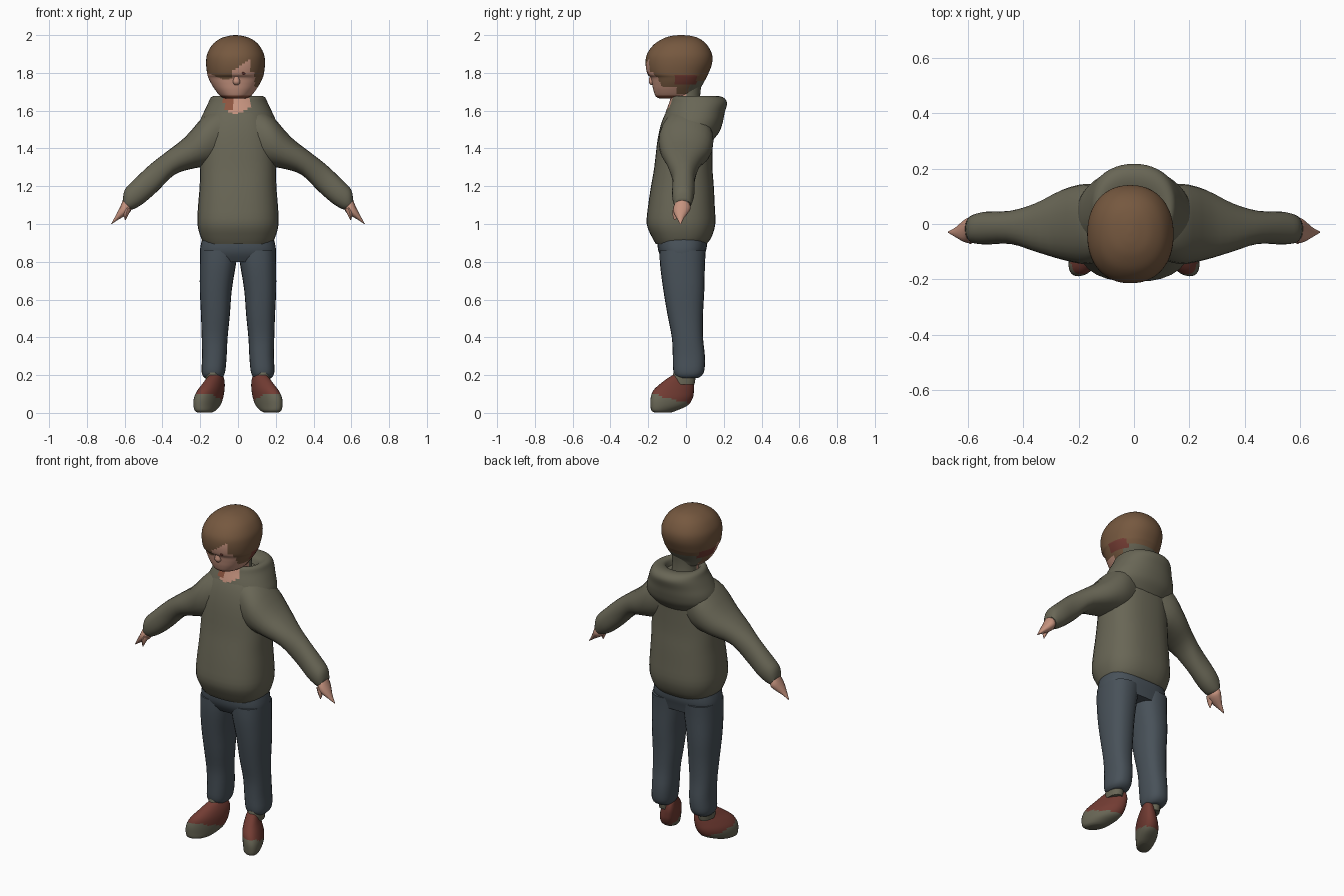
import bpy, bmesh, math
from mathutils import Vector


def material(name, r, g, b):
    m = bpy.data.materials.new(name)
    m.diffuse_color = (r, g, b, 1)
    return m


OLIVE = material("olive_cloth", .14, .133, .092)
HAIR = material("brown_hair", .18, .098, .05)
SKIN = material("skin", .56, .29, .21)
DENIM = material("dark_denim", .065, .083, .1)
RED = material("rust_red", .17, .045, .033)
TAN = material("shadow_tan", .27, .09, .05)


def smooth_rows(rows, steps):
    """Catmull-Rom interpolation between section rows."""
    out = []
    for i in range(len(rows) - 1):
        p0, p1, p2 = rows[max(i - 1, 0)], rows[i], rows[i + 1]
        p3 = rows[min(i + 2, len(rows) - 1)]
        for s in range(steps):
            t = s / steps
            out.append([.5 * (2 * b + (c - a) * t + (2 * a - 5 * b + 4 * c - d) * t * t
                              + (3 * b - a - 3 * c + d) * t ** 3)
                        for a, b, c, d in zip(p0, p1, p2, p3)])
    return out + [list(rows[-1])]


def loft(name, rows, mats, rule=None, segs=32, steps=3, power=2.2, mirror=False, warp=None):
    """Skin oval sections; each row is (xa, za, xb, zb, y_front, y_back)."""
    bm = bmesh.new()
    rings = []
    for xa, za, xb, zb, y0, y1 in smooth_rows(rows, steps):
        ring = []
        for k in range(segs):
            a = 2 * math.pi * k / segs
            c, s = math.cos(a), math.sin(a)
            c = math.copysign(abs(c) ** (2 / power), c)
            s = math.copysign(abs(s) ** (2 / power), s)
            co = Vector(((xa + xb) / 2 + (xb - xa) / 2 * c, (y0 + y1) / 2 + (y1 - y0) / 2 * s,
                         (za + zb) / 2 + (zb - za) / 2 * c))
            ring.append(bm.verts.new(warp(co) if warp else co))
        rings.append(ring)
    for r0, r1 in zip(rings, rings[1:]):
        for k in range(segs):
            j = (k + 1) % segs
            bm.faces.new((r0[k], r0[j], r1[j], r1[k]))
    bm.faces.new(rings[0])
    bm.faces.new(rings[-1])
    bmesh.ops.recalc_face_normals(bm, faces=bm.faces)
    if rule:
        for f in bm.faces:
            f.material_index = mats.index(rule(f.calc_center_median()))
    mesh = bpy.data.meshes.new(name)
    bm.to_mesh(mesh)
    bm.free()
    for m in mats:
        mesh.materials.append(m)
    ob = bpy.data.objects.new(name, mesh)
    bpy.context.collection.objects.link(ob)
    if mirror:
        ob.modifiers.new("mirror", 'MIRROR').use_clip = False
    bpy.ops.object.select_all(action='DESELECT')
    ob.select_set(True)
    bpy.context.view_layer.objects.active = ob
    bpy.ops.object.shade_smooth_by_angle(angle=math.radians(50))
    return ob


def flat(rows, cx=0):
    """Level sections (z, half_width, y_front, y_back)."""
    return [(cx - w, z, cx + w, z, y0, y1) for z, w, y0, y1 in rows]


def side(rows):
    """Level sections off the centre line (z, x_in, x_out, y_front, y_back)."""
    return [(a, z, b, z, y0, y1) for z, a, b, y0, y1 in rows]


# Sweater body
loft("sweater_body", flat([
    (.895, .178, -.16, .11), (.93, .197, -.18, .135), (1.0, .215, -.208, .155),
    (1.1, .211, -.2, .152), (1.2, .203, -.185, .147), (1.3, .2, -.168, .14),
    (1.45, .19, -.15, .14), (1.55, .165, -.125, .14), (1.62, .12, -.09, .1)]),
    [OLIVE], power=2.5)

# Wide shouldered sleeves
loft("sleeve", [
    (.09, 1.62, .09, 1.32, -.125, .13), (.18, 1.57, .16, 1.305, -.145, .145),
    (.28, 1.46, .23, 1.295, -.13, .125), (.375, 1.385, .335, 1.262, -.1, .075),
    (.465, 1.315, .425, 1.175, -.072, .048), (.56, 1.225, .5, 1.11, -.074, .045),
    (.6, 1.18, .55, 1.08, -.07, .035), (.61, 1.125, .568, 1.078, -.06, .025)],
    [OLIVE], mirror=True, segs=24)

# Hands with thumbs
loft("hand", [
    (.605, 1.14, .56, 1.09, -.055, .015), (.618, 1.105, .57, 1.065, -.068, .025),
    (.632, 1.075, .595, 1.045, -.065, .012), (.65, 1.04, .63, 1.025, -.05, -.01),
    (.672, 1.0, .669, 1.0, -.032, -.026)], [SKIN], mirror=True, segs=12, power=2)
loft("thumb", [
    (.6, 1.09, .565, 1.08, -.068, -.02), (.605, 1.055, .58, 1.05, -.072, -.035),
    (.599, 1.02, .595, 1.02, -.062, -.056)], [SKIN], mirror=True, segs=8, power=2)


# Hood lying on the shoulders, with an open neckline at the front
def hood_rule(c):
    if c.y < -.04 and -.075 < c.x < .06 and c.z > 1.575 + abs(c.x + .005) * .5:
        return TAN if c.x < -.02 and c.z > 1.6 else SKIN
    return OLIVE


loft("hood", flat([
    (1.44, .17, -.12, .14), (1.49, .205, -.125, .178), (1.54, .203, -.12, .195),
    (1.59, .182, -.108, .205), (1.64, .158, -.09, .217), (1.668, .145, -.08, .2),
    (1.677, .125, -.065, .165), (1.665, .1, -.05, .12), (1.63, .09, -.04, .1)]),
    [OLIVE, SKIN, TAN], hood_rule, segs=48, steps=4)

# Neck
loft("neck", flat([(1.6, .075, -.06, .08), (1.68, .072, -.07, .075),
                   (1.76, .08, -.08, .085)]), [OLIVE, SKIN],
     lambda c: SKIN if c.y < 0 else OLIVE)


# Head: face, swept fringe, ear marks and nape coloured by region
def head_rule(c):
    x, y, z = c
    if y < -.055:
        edge = 1.785 + .02 * math.sin(x * 25)
        if -.03 < x < .065:
            edge = 1.805 + (x + .03) * .7
        if x > .088:
            edge = 1.725
        if z > edge:
            return HAIR
        return TAN if z < 1.682 else SKIN
    if y < .055 and 1.738 < z < 1.787:
        return RED
    if y > .015 and z < 1.76:
        return OLIVE
    return HAIR if z > 1.69 else SKIN


loft("head", flat([
    (1.664, .05, -.14, .04), (1.676, .08, -.16, .06), (1.71, .108, -.173, .072),
    (1.745, .13, -.18, .092), (1.775, .144, -.187, .108), (1.795, .15, -.205, .118),
    (1.85, .156, -.214, .138), (1.9, .15, -.206, .137), (1.95, .122, -.17, .11),
    (1.982, .08, -.12, .07), (1.996, .035, -.075, .025), (2.0, .006, -.035, -.02)],
    -.013), [HAIR, SKIN, OLIVE, RED, TAN], head_rule, segs=64, steps=5)

# Nose and eyes
loft("nose", flat([(1.735, .008, -.185, -.16), (1.75, .02, -.197, -.16),
                   (1.775, .014, -.194, -.16), (1.8, .007, -.19, -.16)], -.008),
     [SKIN], segs=12)
loft("eye", flat([(1.788, .005, -.197, -.18), (1.796, .013, -.205, -.18),
                  (1.804, .005, -.207, -.18)], .028), [RED], segs=10)

# Trousers
loft("trouser_seat", flat([(.8, .19, -.115, .09), (.84, .2, -.14, .1),
                           (.88, .199, -.15, .11), (.94, .185, -.15, .11)]),
     [DENIM], power=2.6)
loft("trouser_leg", side([
    (.86, .0, .2, -.14, .105), (.78, .012, .202, -.137, .1), (.65, .033, .202, -.12, .097),
    (.52, .043, .196, -.098, .09), (.4, .055, .192, -.075, .09), (.3, .06, .19, -.07, .1),
    (.23, .066, .193, -.068, .098), (.2, .074, .188, -.06, .085),
    (.185, .085, .175, -.045, .065)]), [DENIM], mirror=True, segs=24, power=2.4)

# Socks
loft("sock", side([(.15, .095, .17, -.08, .045), (.19, .092, .172, -.072, .05),
                   (.215, .098, .168, -.066, .04)]), [OLIVE], mirror=True, segs=16)


# Shoes with toes turned outward
def splay(co):
    return Vector((co.x - .38 * (co.y + .06), co.y, co.z))


loft("shoe", side([
    (.002, .12, .185, -.165, -.08), (.012, .105, .2, -.183, -.05), (.04, .095, .212, -.188, .01),
    (.08, .088, .212, -.187, .036), (.12, .085, .197, -.172, .042),
    (.155, .088, .18, -.135, .042), (.185, .095, .168, -.095, .035),
    (.2, .1, .16, -.07, .02)]), [RED, OLIVE],
    lambda c: OLIVE if c.z < .075 - .28 * (c.y + .08) else RED,
    mirror=True, segs=28, steps=4, warp=splay)
